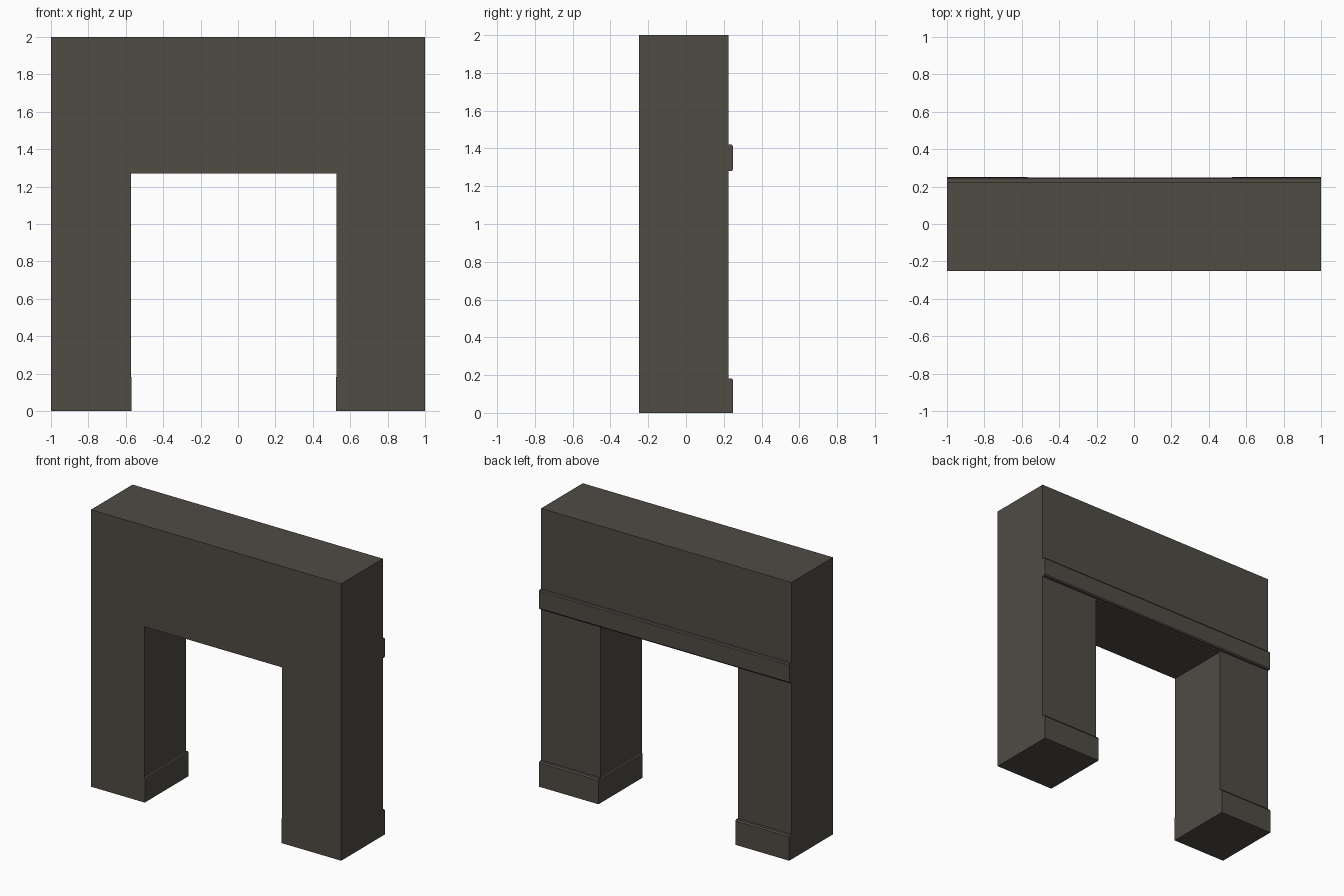
import bpy, bmesh

if "Cube" in bpy.data.objects:
    bpy.data.objects.remove(bpy.data.objects["Cube"])

# Single flat colour for the whole piece
stone = bpy.data.materials.new("dark_warm_grey")
stone.diffuse_color = (0.080, 0.072, 0.060, 1.0)
stone.use_nodes = True
stone.node_tree.nodes["Principled BSDF"].inputs["Base Color"].default_value = stone.diffuse_color

LEFT, RIGHT, HEAD = -0.573, 0.527, 1.27   # opening edges
FRONT, BACK = -0.25, 0.225                # wall faces
LIP = 0.003                               # skirting thickness inside the opening


def prism(name, points, axis, start, end):
    """Extrude a closed profile along x (points are y,z) or y (points are x,z)."""
    bm = bmesh.new()

    def place(p, t):
        return (t, p[0], p[1]) if axis == "x" else (p[0], t, p[1])

    a = [bm.verts.new(place(p, start)) for p in points]
    b = [bm.verts.new(place(p, end)) for p in points]
    bm.faces.new(a)
    bm.faces.new(b[::-1])
    n = len(points)
    for i in range(n):
        j = (i + 1) % n
        bm.faces.new((a[j], a[i], b[i], b[j]))
    bmesh.ops.recalc_face_normals(bm, faces=bm.faces[:])
    mesh = bpy.data.meshes.new(name)
    bm.to_mesh(mesh)
    bm.free()
    mesh.materials.append(stone)
    obj = bpy.data.objects.new(name, mesh)
    bpy.context.collection.objects.link(obj)
    return obj


# Wall with doorway opening
prism("doorway_wall", [(-1, 0), (LEFT, 0), (LEFT, HEAD), (RIGHT, HEAD),
                       (RIGHT, 0), (1, 0), (1, 2), (-1, 2)], "y", FRONT, BACK)

# Rail across the back, chamfered on both long edges
prism("back_rail", [(BACK, 1.28), (0.242, 1.28), (0.248, 1.288),
                    (0.248, 1.412), (0.242, 1.42), (BACK, 1.42)], "x", -1, 1)

# Skirting on the back of each pier, chamfered on top
skirting = [(BACK, 0), (0.25, 0), (0.25, 0.172), (0.243, 0.182), (BACK, 0.182)]
for side, x0, x1 in (("left", -1, LEFT + LIP), ("right", RIGHT - LIP, 1)):
    prism(side + "_skirting", skirting, "x", x0, x1)

# Thin skirting returns on the inner faces of the opening
for side, x, d in (("left", LEFT, LIP), ("right", RIGHT, -LIP)):
    prism(side + "_skirting_return",
          [(x, 0), (x + d, 0), (x + d, 0.177), (x, 0.182)], "y", FRONT, BACK)
